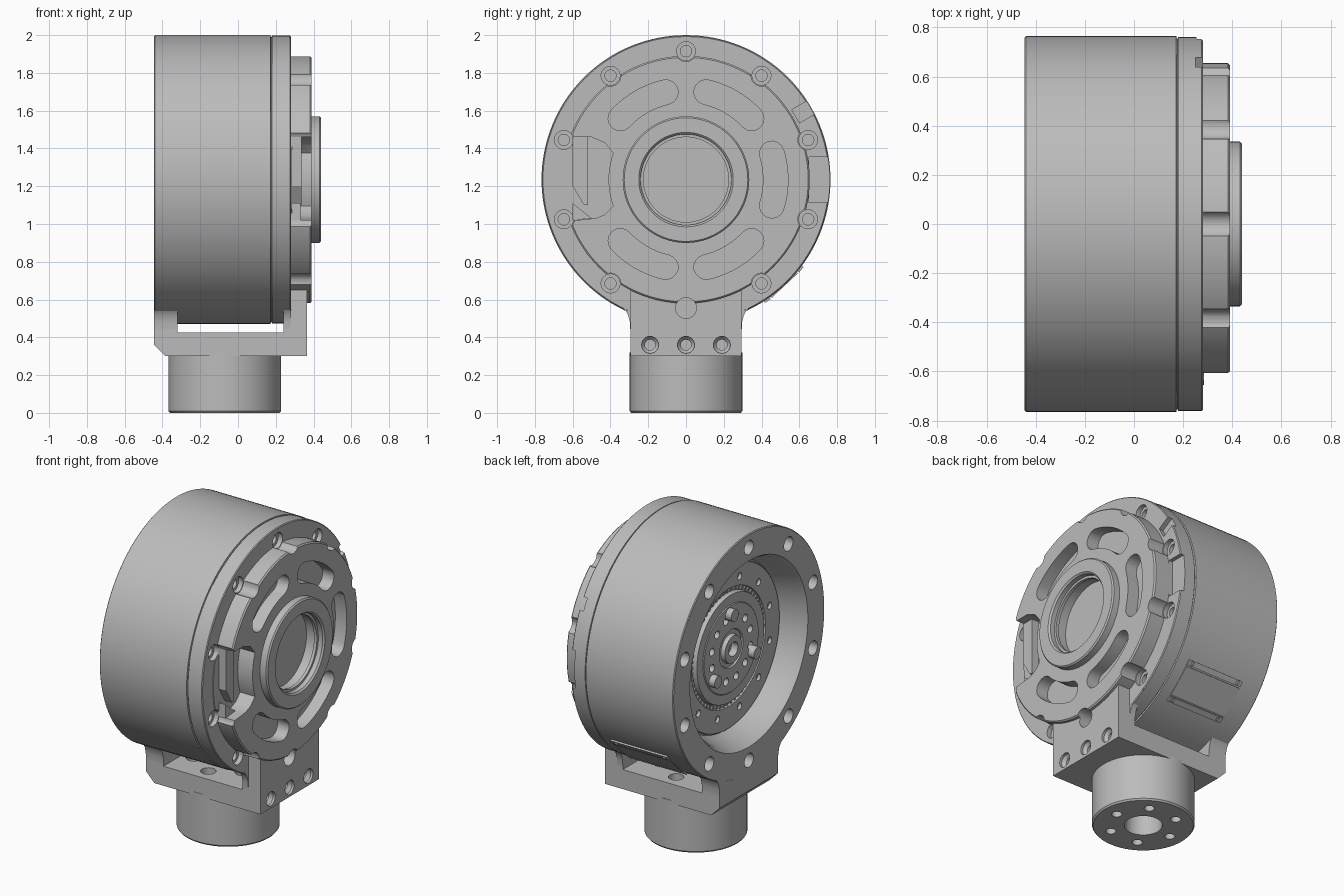
import bpy, bmesh
from math import pi, sin, cos, radians
from mathutils import Matrix, Vector

if "Cube" in bpy.data.objects:
    bpy.data.objects.remove(bpy.data.objects["Cube"])

AXIS_Z = 1.235      # height of the main drum axis
BOLT_R = 0.68       # radius of the outer bolt circle
FOOT_X = -0.07      # centre of the round foot

metal = bpy.data.materials.new("machined grey")
metal.use_nodes = True
GREY = (0.5, 0.5, 0.5, 1)
metal.diffuse_color = GREY
metal.node_tree.nodes["Principled BSDF"].inputs["Base Color"].default_value = GREY


def spin(bm, profile, y=0.0, z=AXIS_Z, x=0.0, upright=False, steps=24):
    """Revolve (along, radius) points about an x or z axis."""
    place = Matrix.Translation((x, y, z))
    if upright:
        place = place @ Matrix.Rotation(-pi / 2, 4, 'Y')
    verts = [bm.verts.new((a, r, 0)) for a, r in profile]
    edges = [bm.edges.new(p) for p in zip(verts, verts[1:])]
    bmesh.ops.spin(bm, geom=verts + edges, axis=(1, 0, 0), cent=(0, 0, 0),
                   angle=2 * pi, steps=steps)
    new = set(verts)
    todo = list(verts)
    while todo:
        for e in todo.pop().link_edges:
            for v in e.verts:
                if v not in new:
                    new.add(v)
                    todo.append(v)
    bmesh.ops.transform(bm, matrix=place, verts=list(new))
    bmesh.ops.remove_doubles(bm, verts=list(new), dist=1e-5)


def rod(bm, a, b, r, **kw):
    spin(bm, [(a, 0), (a, r), (b, r), (b, 0)], **kw)


def prism(bm, points, lo, hi, axis='X'):
    """Extrude an outline: (y, z) along x, or (x, z) along y."""
    def make(p, d):
        return (d, p[0], p[1]) if axis == 'X' else (p[0], d, p[1])
    a = [bm.verts.new(make(p, lo)) for p in points]
    b = [bm.verts.new(make(p, hi)) for p in points]
    bm.faces.new(a)
    bm.faces.new(b[::-1])
    for i in range(len(a)):
        j = (i + 1) % len(a)
        bm.faces.new((a[j], a[i], b[i], b[j]))


def block(bm, angle, r0, r1, width, x0, x1):
    """Box placed radially on the drum."""
    u = Vector((cos(angle), sin(angle)))
    v = Vector((-u.y, u.x)) * width / 2
    c = Vector((0, AXIS_Z))
    prism(bm, [c + u * r0 - v, c + u * r1 - v, c + u * r1 + v, c + u * r0 + v], x0, x1)


def pick(ob):
    bpy.ops.object.select_all(action='DESELECT')
    bpy.context.view_layer.objects.active = ob
    ob.select_set(True)


def finish(name, bm, *cutters):
    """Turn a bmesh into a smooth-shaded object, with each cutter removed in turn."""
    bmesh.ops.recalc_face_normals(bm, faces=bm.faces)
    mesh = bpy.data.meshes.new(name)
    bm.to_mesh(mesh)
    bm.free()
    mesh.materials.append(metal)
    ob = bpy.data.objects.new(name, mesh)
    bpy.context.scene.collection.objects.link(ob)
    for cutter in cutters:
        tool = finish(name + "_cutter", cutter)
        tool.hide_render = True
        pick(ob)
        mod = ob.modifiers.new("cuts", 'BOOLEAN')
        mod.object, mod.operation, mod.solver = tool, 'DIFFERENCE', 'EXACT'
        bpy.ops.object.modifier_apply(modifier=mod.name)
        bpy.data.objects.remove(tool)
    pick(ob)
    bpy.ops.object.shade_smooth_by_angle(angle=radians(30))
    return ob


def ring(count, r, start=pi / 2):
    """Points spaced evenly on a circle."""
    for i in range(count):
        t = start + i * 2 * pi / count
        yield r * cos(t), r * sin(t)


# Main drum with front ring, seam groove and rear recess
drum = bmesh.new()
spin(drum, [(-.28, 0), (-.28, .53), (-.31, .545), (-.41, .575), (-.445, .595), (-.445, .76),
            (-.44, .765), (.172, .765), (.174, .755), (.178, .755), (.18, .762),
            (.275, .762), (.28, .757), (.28, 0)], steps=128)
cuts = bmesh.new()
for y, z in ring(10, BOLT_R):
    rod(cuts, -.5, -.36, .045, y=y, z=AXIS_Z + z)
    spin(cuts, [(.18, 0), (.18, .03), (.25, .03), (.25, .05), (.3, .05), (.3, 0)],
         y=y, z=AXIS_Z + z)
block(cuts, 0, .65, .8, .24, .255, .3)
block(cuts, radians(30), .67, .8, .08, .25, .3)
finish("drum_body", drum, cuts)

# Front cover with raised hub, arc slots, bolt notches and side pocket
cover = bmesh.new()
spin(cover, [(.275, 0), (.275, .655), (.382, .655), (.39, .647), (.39, .335), (.432, .335),
             (.44, .327), (.44, .25), (.43, .24), (.40, .24), (.40, .225), (.38, .225),
             (.38, .235), (.32, .235), (.32, 0)], steps=128)
notches = bmesh.new()
for y, z in ring(10, BOLT_R):
    rod(notches, .25, .5, .055, y=y, z=AXIS_Z + z)


def slot(middle, half=radians(17), r=.475, w=.065):
    """Outline of a curved slot with rounded ends."""
    pts = []
    for side in (1, -1):
        end = middle + side * half
        pts += [((r + side * w) * cos(middle + k * half * side / 6),
                 (r + side * w) * sin(middle + k * half * side / 6)) for k in range(-6, 6)]
        for k in range(8):
            t = end + (0 if side > 0 else pi) + k * pi / 8
            pts.append((r * cos(end) + w * cos(t), r * sin(end) + w * sin(t)))
    return [(y, z + AXIS_Z) for y, z in pts]


slots = bmesh.new()
for deg in (0, 60, 120, 240, 300):
    prism(slots, slot(radians(deg)), .31, .5)
inner = [(.41 * cos(radians(d)), AXIS_Z + .41 * sin(radians(d))) for d in range(160, 201, 4)]
prism(slots, [(-.8, 1.46), (-.5, 1.46), (-.43, 1.43)] + inner
      + [(-.43, 1.05), (-.48, 1.03), (-.58, 1.02), (-.8, 1.02)], .285, .5)
finish("front_cover", cover, notches, slots)

# Small blocks inside the side pocket
inserts = bmesh.new()
prism(inserts, [(-.6, 1.46), (-.6, 1.2), (-.54, 1.1), (-.52, 1.1), (-.52, 1.46)], .28, .335)
prism(inserts, [(-.6, 1.11), (-.6, 1.02), (-.5, 1.03)], .28, .33)
finish("pocket_inserts", inserts)

# Bracket: channel section, with flared webs at both ends
bracket = bmesh.new()
prism(bracket, [(-.385, .30), (.365, .30), (.365, .65), (.279, .65), (.279, .56), (.24, .56),
                (.24, .425), (-.32, .425), (-.32, .5), (-.444, .5), (-.444, .36)],
      -.295, .295, 'Y')
cuts = bmesh.new()
for y in (-.19, 0, .19):
    spin(cuts, [(.25, 0), (.25, .028), (.33, .028), (.35, .045), (.4, .045), (.4, 0)], y=y, z=.36)
rod(cuts, .285, .4, .055, z=AXIS_Z - BOLT_R)
for x, y in ring(6, .2):
    rod(cuts, .35, .5, .045, x=FOOT_X + x, y=y, z=0, upright=True)
finish("bracket", bracket, cuts)

half = [(.295, .44), (.297, .48), (.307, .52), (.33, .555), (.365, .58), (.42, .6), (.3, .56)]
flare = half + [(0, .503)] + [(-y, z) for y, z in reversed(half)]
for name, x0, x1 in (("rear_flare", -.4445, -.32), ("front_flare", .24, .2795)):
    web = bmesh.new()
    prism(web, flare, x0, x1)
    finish(name, web)

# Round foot with centre bore and screw holes
foot = bmesh.new()
spin(foot, [(.2, 0), (.2, .11), (0, .11), (0, .29), (.01, .298), (.32, .298), (.32, 0)],
     x=FOOT_X, z=0, upright=True, steps=96)
cuts = bmesh.new()
for x, y in ring(6, .2, 0):
    rod(cuts, -.1, .12, .03, x=FOOT_X + x, y=y, z=0, upright=True)
finish("round_foot", foot, cuts)

# Output flange in the rear recess
flange = bmesh.new()
spin(flange, [(-.27, 0), (-.27, .52), (-.295, .52), (-.30, .515), (-.30, .375), (-.285, .37),
              (-.285, .345), (-.315, .34), (-.315, .28), (-.32, .275), (-.32, .12), (-.31, .115),
              (-.31, .09), (-.335, .085), (-.335, .045), (-.29, .045), (-.29, 0)], steps=96)
cuts = bmesh.new()
for y, z in ring(12, .43, radians(15)):
    rod(cuts, -.4, -.28, .022, y=y, z=AXIS_Z + z)
for y, z in ring(12, .2, radians(15)):
    rod(cuts, -.4, -.29, .024, y=y, z=AXIS_Z + z)
finish("output_flange", flange, cuts)

# Dowel pins and fine teeth on the flange
details = bmesh.new()
for y, z in ring(3, .23, radians(85)):
    rod(details, -.36, -.3, .038, y=y, z=AXIS_Z + z)
for i in range(60):
    block(details, i * pi / 30, .348, .373, .014, -.293, -.28)
finish("pins_and_teeth", details)

# Access panel on the lower back of the drum: plate, two rails, screws
panel = bmesh.new()
cuts = bmesh.new()
low, high = radians(-56), radians(-38)
block(panel, (low + high) / 2, .74, .767, .19, -.3, .1)
for t in (low, high):
    block(panel, t, .74, .775, .035, -.3, .1)
    for x in (-.27, .07):
        block(cuts, t, .765, .8, .02, x - .01, x + .01)
finish("access_panel", panel, cuts)
